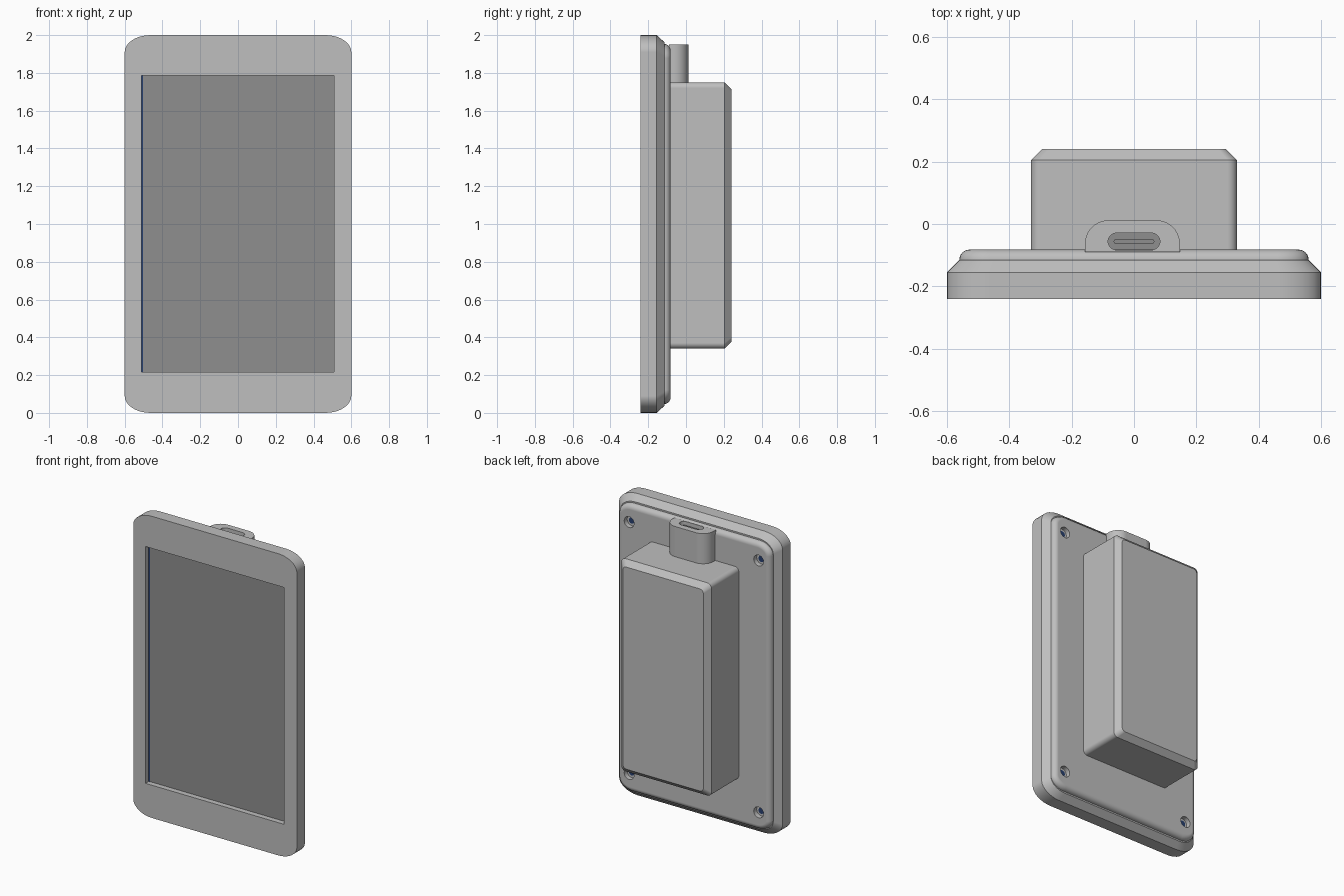
import bpy, bmesh, math
from mathutils import Vector

cube = bpy.data.objects.get("Cube")
if cube:
    bpy.data.objects.remove(cube, do_unlink=True)


def material(name, rgb):
    m = bpy.data.materials.new(name)
    m.use_nodes = True
    col = (*rgb, 1)
    m.diffuse_color = col
    m.node_tree.nodes["Principled BSDF"].inputs["Base Color"].default_value = col
    return m


CASE = material("light grey case", (0.52, 0.52, 0.52))
DARK = material("dark grey panel", (0.275, 0.275, 0.275))
BLUE = material("dark blue trim", (0.02, 0.05, 0.16))
MID = 1.0  # height of the centre of the case


def rounded(hw, hh, rx, rz, segs=8):
    """Rounded rectangle outline with elliptical corners."""
    pts = []
    for q, (sx, sz) in enumerate([(1, 1), (-1, 1), (-1, -1), (1, -1)]):
        for i in range(segs + 1):
            a = (q + i / segs) * math.pi / 2
            pts.append((sx * (hw - rx) + rx * math.cos(a),
                        sz * (hh - rz) + rz * math.sin(a)))
    return pts


def loft(name, rings, mat):
    """Skin a stack of closed rings and cap both ends."""
    bm = bmesh.new()
    loops = [[bm.verts.new(p) for p in ring] for ring in rings]
    for a, b in zip(loops, loops[1:]):
        for i in range(len(a)):
            j = (i + 1) % len(a)
            bm.faces.new((a[i], a[j], b[j], b[i]))
    bm.faces.new(loops[0])
    bm.faces.new(loops[-1])
    bmesh.ops.remove_doubles(bm, verts=bm.verts, dist=1e-5)
    bmesh.ops.recalc_face_normals(bm, faces=bm.faces)
    me = bpy.data.meshes.new(name)
    bm.to_mesh(me)
    bm.free()
    ob = bpy.data.objects.new(name, me)
    bpy.context.collection.objects.link(ob)
    me.materials.append(mat)
    return ob


def stack(name, sections, mat):
    """Rounded rectangles stacked front to back: (hw, hh, rx, rz, y)."""
    return loft(name, [[(x, y, z + MID) for x, z in rounded(w, h, rx, rz)]
                       for w, h, rx, rz, y in sections], mat)


def block(name, x0, x1, y0, y1, z0, z1, mat):
    return loft(name, [[(x0, y, z0), (x1, y, z0), (x1, y, z1), (x0, y, z1)]
                       for y in (y0, y1)], mat)


def upright(name, outline, z0, z1, mat):
    return loft(name, [[(x, y, z) for x, y in outline] for z in (z0, z1)], mat)


def disc(name, x, z, r, y0, y1, mat, segs=24):
    return loft(name, [[(x + r * math.cos(i * math.tau / segs), y,
                         z + r * math.sin(i * math.tau / segs))
                        for i in range(segs)] for y in (y0, y1)], mat)


def cut(ob, cutter):
    mod = ob.modifiers.new("cut", "BOOLEAN")
    mod.operation, mod.solver, mod.object = "DIFFERENCE", "EXACT", cutter
    dg = bpy.context.evaluated_depsgraph_get()
    me = bpy.data.meshes.new_from_object(ob.evaluated_get(dg))
    ob.modifiers.clear()
    ob.data = me
    bpy.data.objects.remove(cutter, do_unlink=True)


def smooth(ob):
    bpy.ops.object.select_all(action="DESELECT")
    ob.select_set(True)
    bpy.context.view_layer.objects.active = ob
    bpy.ops.object.shade_smooth_by_angle(angle=math.radians(30))
    ob.modifiers.new("even shading", "WEIGHTED_NORMAL").keep_sharp = True


# Front case with chamfered back edge and screen recess
case = stack("front_case", [(0.6, 1.0, 0.137, 0.09, -0.24),
                            (0.6, 1.0, 0.137, 0.09, -0.155),
                            (0.56, 0.963, 0.11, 0.075, -0.115)], CASE)
SX0, SX1, SZ0, SZ1, SY = -0.51, 0.507, 0.217, 1.787, -0.2
cut(case, block("recess_cutter", SX0, SX1, -0.3, SY, SZ0, SZ1, CASE))

# Screen and the thin gaps at its sides
block("screen", SX0, SX1, SY - 0.004, SY + 0.002, SZ0, SZ1, DARK)
block("screen_edge_right", SX0, SX0 + 0.008, SY - 0.007, SY, SZ0, SZ1, BLUE)

# Back cover with a rolled edge
R = 0.033
sections = [(0.56, 0.953, 0.1, 0.075, -0.118)]
for i in range(7):
    a = i / 6 * math.pi / 2
    s = R * (1 - math.cos(a))
    sections.append((0.56 - s, 0.953 - s, 0.1 - s, 0.075 - s,
                     -0.082 - R + R * math.sin(a)))
cover = stack("back_cover", sections, CASE)

# Screw holes in the four corners
for sx in (-1, 1):
    for sz in (-1, 1):
        x, z = sx * 0.475, MID + sz * 0.835
        cut(cover, disc("hole_cutter", x, z, 0.036, -0.113, 0, CASE))
        disc("screw_hole", x, z, 0.02, -0.114, -0.109, BLUE)

# Battery housing on the back
housing = stack("rear_housing", [(0.33, 0.705, 0.03, 0.03, -0.1),
                                 (0.33, 0.705, 0.03, 0.03, 0.205),
                                 (0.295, 0.67, 0.025, 0.025, 0.24)], CASE)
housing.location.z = 0.045

# Socket shroud on top: straight sides with a rounded back
outline = [(-0.157, -0.09), (0.147, -0.09)]
for cx, start in ((0.072, 0), (-0.082, 1)):
    for i in range(11):
        a = (start + i / 10) * math.pi / 2
        outline.append((cx + 0.075 * math.cos(a), -0.063 + 0.075 * math.sin(a)))
shroud = upright("socket_shroud", outline, 1.74, 1.95, CASE)


def pill(hw, r):
    return [(x, y - 0.056) for x, y in rounded(hw, r, r, r)]


# Socket opening with its floor and tongue
cut(shroud, upright("socket_cutter", pill(0.083, 0.027), 1.88, 2.0, CASE))
upright("socket_floor", pill(0.083, 0.027), 1.878, 1.887, DARK)
tongue = upright("socket_tongue", pill(0.065, 0.008), 1.88, 1.935, DARK)

for part in (case, cover, housing, shroud, tongue):
    smooth(part)
